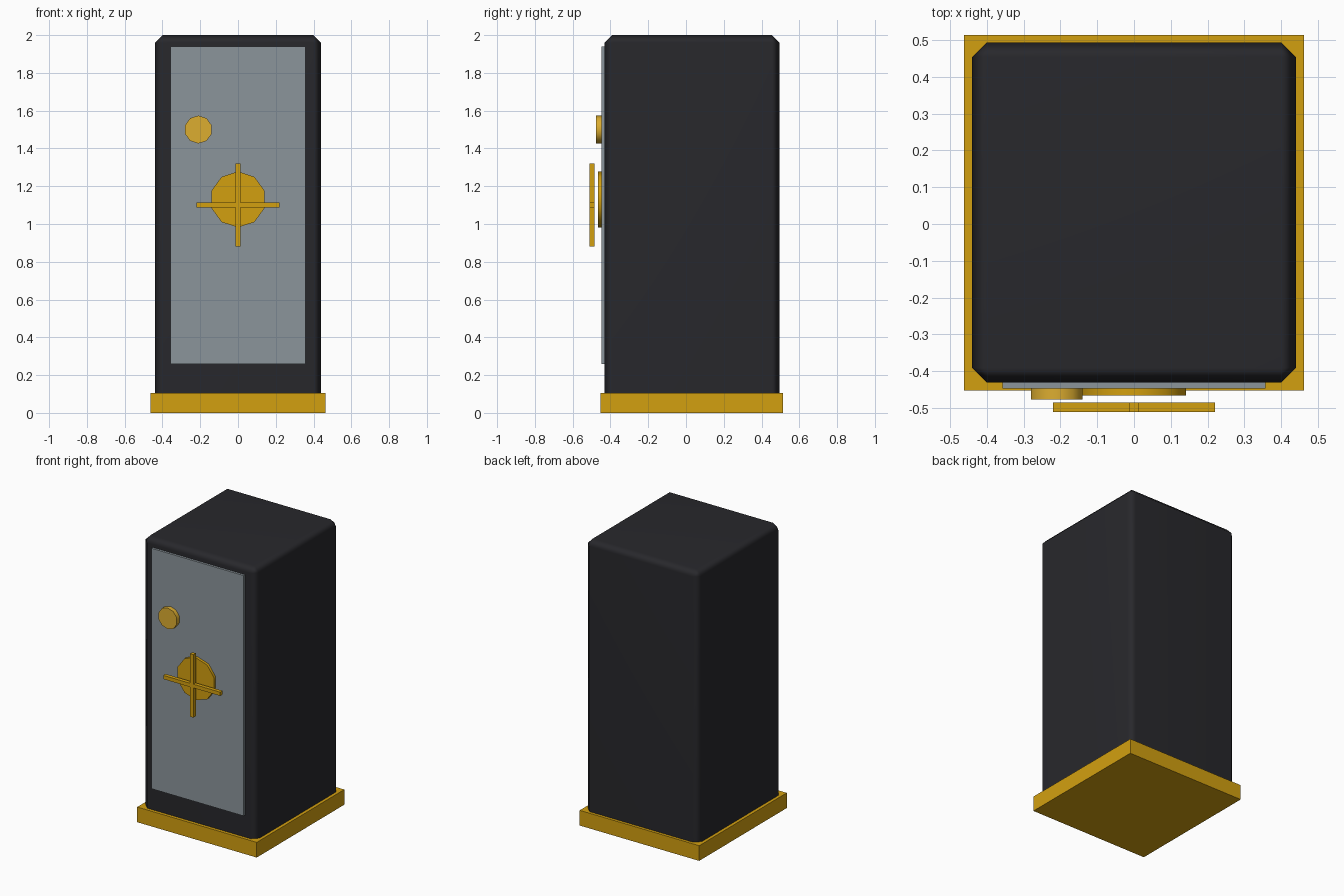
import bpy, bmesh, math
from mathutils import Matrix

if "Cube" in bpy.data.objects:
    bpy.data.objects.remove(bpy.data.objects["Cube"])


def material(name, rgb):
    m = bpy.data.materials.new(name)
    m.diffuse_color = (*rgb, 1)
    m.use_nodes = True
    m.node_tree.nodes["Principled BSDF"].inputs["Base Color"].default_value = m.diffuse_color
    return m


charcoal = material("charcoal", (0.021, 0.021, 0.025))
steel = material("steel", (0.26, 0.30, 0.33))
gold = material("gold", (0.65, 0.35, 0.005))
pale_gold = material("pale_gold", (0.72, 0.42, 0.03))


def finish(name, bm, mat):
    me = bpy.data.meshes.new(name)
    bm.to_mesh(me)
    bm.free()
    me.materials.append(mat)
    ob = bpy.data.objects.new(name, me)
    bpy.context.collection.objects.link(ob)
    return ob


def smooth(ob, degrees):
    for p in ob.data.polygons:
        p.use_smooth = True
    ob.data.set_sharp_from_angle(angle=math.radians(degrees))


def box(name, xs, ys, zs, mat, chamfer=0):
    spans = (xs, ys, zs)
    bm = bmesh.new()
    bmesh.ops.create_cube(bm, size=1)
    bmesh.ops.scale(bm, vec=[b - a for a, b in spans], verts=bm.verts)
    if chamfer:
        bmesh.ops.bevel(bm, geom=bm.edges[:], offset=chamfer, segments=1,
                        affect='EDGES')
    bmesh.ops.translate(bm, vec=[(a + b) / 2 for a, b in spans], verts=bm.verts)
    return finish(name, bm, mat)


def disc(name, x, z, radius, y_front, y_back, mat):
    # ten-sided disc facing -y, one corner pointing straight up
    bm = bmesh.new()
    bmesh.ops.create_cone(bm, cap_ends=True, segments=10, radius1=radius,
                          radius2=radius, depth=y_back - y_front)
    top = max(bm.verts, key=lambda v: v.co.y)
    turn = math.pi / 2 - math.atan2(top.co.y, top.co.x)
    bmesh.ops.transform(bm, verts=bm.verts, matrix=(
        Matrix.Translation((x, (y_front + y_back) / 2, z))
        @ Matrix.Rotation(math.pi / 2, 4, 'X')
        @ Matrix.Rotation(turn, 4, 'Z')))
    ob = finish(name, bm, mat)
    smooth(ob, 50)
    return ob


# Plinth and chamfered cabinet
box("base", (-0.462, 0.462), (-0.453, 0.514), (0, 0.106), gold)
cabinet = box("cabinet", (-0.44, 0.44), (-0.431, 0.494), (0.05, 2.0), charcoal, 0.04)
smooth(cabinet, 50)
cabinet.modifiers.new("weighted_normals", 'WEIGHTED_NORMAL')

# Door panel
box("door", (-0.357, 0.357), (-0.447, -0.42), (0.26, 1.94), steel)

# Combination dial and handle hub
disc("dial", -0.21, 1.50, 0.074, -0.477, -0.435, pale_gold)
disc("handle_hub", 0, 1.13, 0.148, -0.466, -0.435, gold)

# Crossed handle bars
box("handle_bar_horizontal", (-0.22, 0.22), (-0.511, -0.485), (1.087, 1.113), gold)
box("handle_bar_vertical", (-0.013, 0.013), (-0.511, -0.485), (0.88, 1.32), gold)
